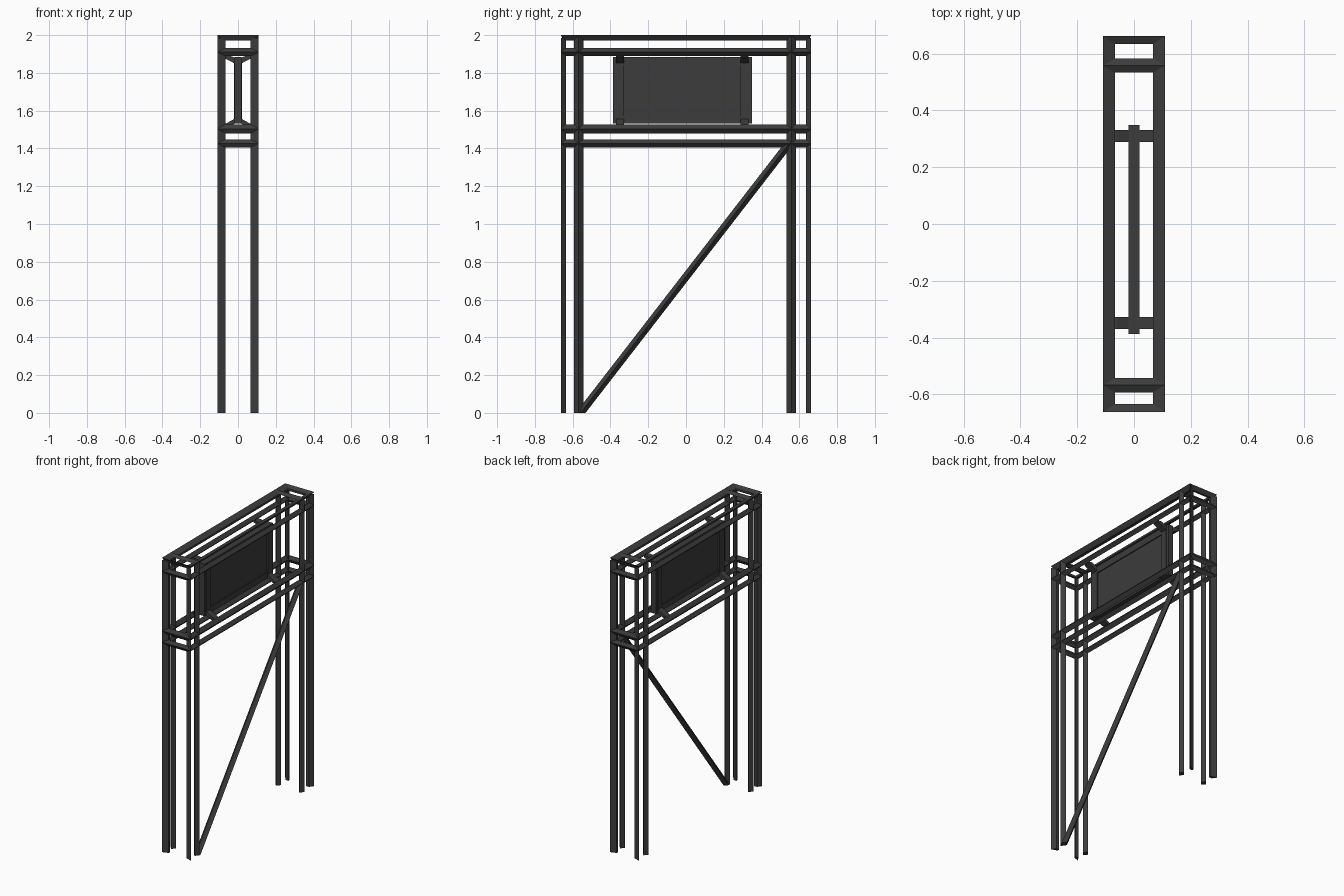
import bpy
from mathutils import Vector

if "Cube" in bpy.data.objects:
    bpy.data.objects.remove(bpy.data.objects["Cube"])

X, Y, Z = 0.109, 0.663, 2.0        # outer half sizes and height
TX, TY, TZ = 0.042, 0.028, 0.028   # beam depth along each axis
DIAMOND = [(0, 0), (0.5, 1), (1, 0), (0.5, -1)]           # depth, sideways
KITE = [(0, 0), (1, 0.5), (1, 1), (0.5, 1)]               # corner section

dark = bpy.data.materials.new("dark_metal")
dark.diffuse_color = (0.045, 0.045, 0.045, 1)
dark.use_nodes = True
dark.node_tree.nodes["Principled BSDF"].inputs["Base Color"].default_value = dark.diffuse_color


def sweep(name, rings, closed=False):
    """Bridge a list of equal-length point rings into a solid."""
    n, m = len(rings[0]), len(rings)
    verts = [p for r in rings for p in r]
    faces = []
    for i in range(m if closed else m - 1):
        j = (i + 1) % m
        faces += [(i * n + k, i * n + (k + 1) % n, j * n + (k + 1) % n, j * n + k)
                  for k in range(n)]
    if not closed:
        faces += [tuple(range(n))[::-1], tuple(range((m - 1) * n, m * n))]
    me = bpy.data.meshes.new(name)
    me.from_pydata(verts, [], faces)
    import bmesh
    bm = bmesh.new()
    bm.from_mesh(me)
    bmesh.ops.recalc_face_normals(bm, faces=bm.faces)
    bm.to_mesh(me)
    bm.free()
    me.materials.append(dark)
    ob = bpy.data.objects.new(name, me)
    bpy.context.collection.objects.link(ob)
    return ob


def box(name, x0, x1, y0, y1, z0, z1):
    return sweep(name, [[(x0, y0, z), (x1, y0, z), (x1, y1, z), (x0, y1, z)]
                        for z in (z0, z1)])


# horizontal mitred hoops
for i, (z, w) in enumerate(((1.91, 0.021), (1.504, 0.024), (1.427, 0.021))):
    sweep(f"horizontal_hoop_{i}",
          [[(sx * (X - d * TX), sy * (Y - d * TY), z + s * w) for d, s in DIAMOND]
           for sx, sy in ((-1, -1), (1, -1), (1, 1), (-1, 1))], True)

# inner posts joined over the top, open at the floor
for i, y in enumerate((-0.568, 0.558)):
    sweep(f"inner_post_arch_{i}",
          [[(sx * (X - d * TX), y + s * 0.025, (Z - d * TZ) if top else 0)
            for d, s in DIAMOND]
           for sx, top in ((-1, 0), (-1, 1), (1, 1), (1, 0))])

# corner posts and top rim
for sx in (-1, 1):
    for sy in (-1, 1):
        sweep("corner_post", [[(sx * (X - a * TX), sy * (Y - b * TY), z) for a, b in KITE]
                              for z in (0, Z - TZ * 0.5)])
    sweep("top_side_rail", [[(sx * (X - a * TX), y * (Y - b * TY), Z - b * TZ)
                             for a, b in KITE] for y in (-1, 1)])
    sweep("top_end_rail", [[(x * (X - a * TX), sx * (Y - b * TY), Z - a * TZ)
                            for a, b in KITE] for x in (-1, 1)])

# single diagonal brace on the right side
a, b = Vector((0, -0.558, 0)), Vector((0, 0.545, 1.425))
sweep("diagonal_brace", [[(X - d * TX, p.y + s * 0.026, p.z) for d, s in DIAMOND]
                         for p in (a, b)])

# hanging panel: thin core in a raised border
P0, P1 = -0.387, 0.349
box("panel_core", -0.012, 0.012, P0 + 0.02, P1 - 0.02, 1.55, 1.865)
box("panel_top_border", -0.019, 0.019, P0, P1, 1.84, 1.885)
box("panel_bottom_border", -0.019, 0.019, P0, P1, 1.532, 1.572)
box("panel_front_border", -0.019, 0.019, P0, P0 + 0.057, 1.572, 1.84)
box("panel_back_border", -0.019, 0.019, P1 - 0.06, P1, 1.572, 1.84)

# brackets with splayed arms reaching the frame
half = [(0.085, 1.895), (0.085, 1.885), (0.022, 1.852), (0.022, 1.555),
        (0.085, 1.52), (0.085, 1.51), (0.06, 1.51), (0.01, 1.535)]
outline = [(0.06, 1.897)] + half
outline = [(0.01, 1.878)] + outline
outline += [(-x, z) for x, z in reversed(outline)]
for i, (y0, y1) in enumerate(((-0.37, -0.328), (0.289, 0.331))):
    sweep(f"panel_bracket_{i}", [[(x, y, z) for x, z in outline] for y in (y0, y1)])
